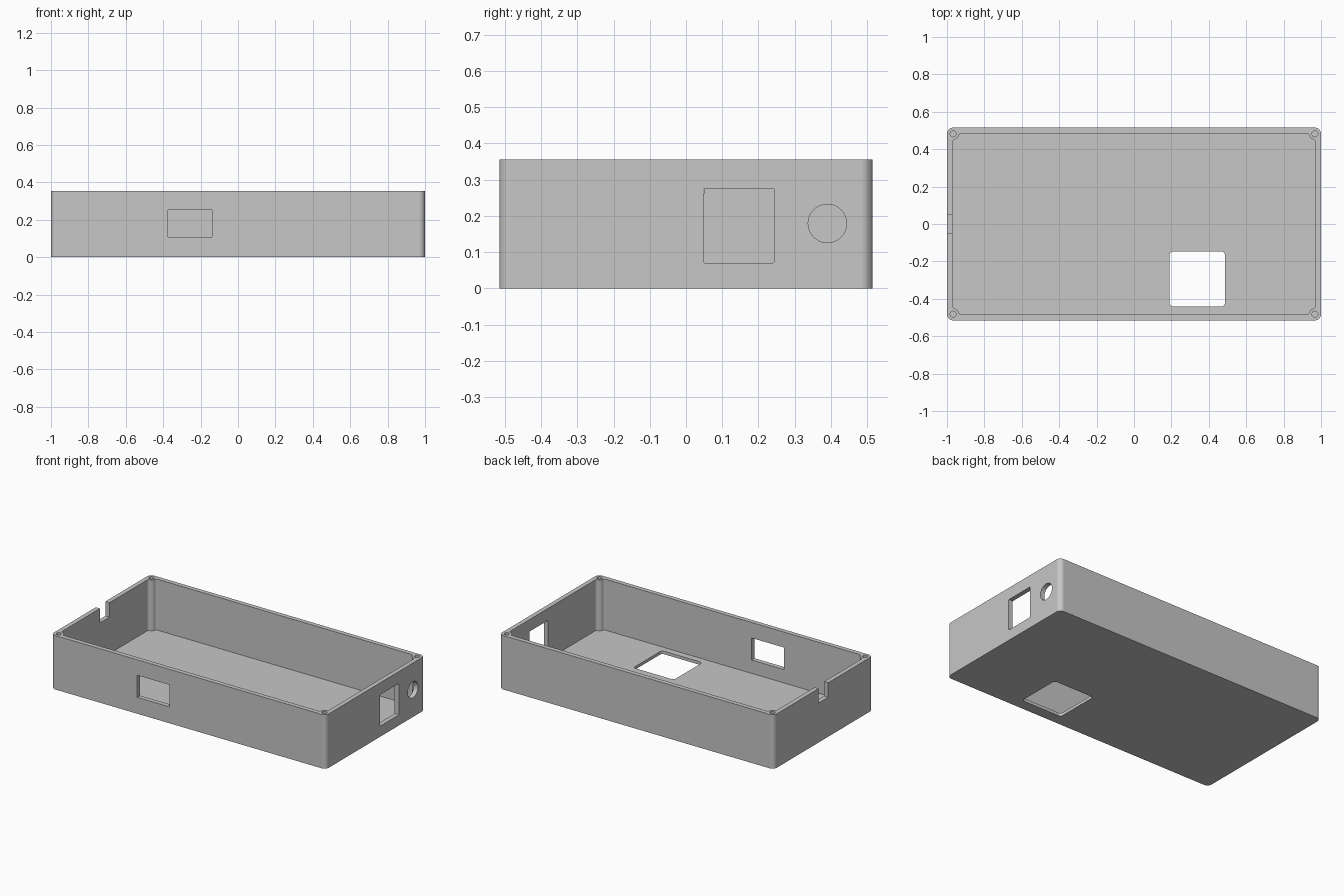
import bpy, bmesh, math
from mathutils import Matrix

if "Cube" in bpy.data.objects:
    bpy.data.objects.remove(bpy.data.objects["Cube"])

HX, HY, HZ = 1.0, 0.515, 0.355      # half length, half width, height
WALL, FLOOR = 0.03, 0.02
IX, IY = HX - WALL, HY - WALL       # inner half sizes
POST = 0.003                        # screw post centre, in from the inner corner

grey = bpy.data.materials.new("grey_plastic")
grey.diffuse_color = (0.57, 0.57, 0.57, 1)
grey.use_nodes = True
grey.node_tree.nodes["Principled BSDF"].inputs["Base Color"].default_value = grey.diffuse_color


def arc(cx, cy, r, a0, a1, n=8):
    return [(cx + r * math.cos(math.radians(a0 + (a1 - a0) * i / n)),
             cy + r * math.sin(math.radians(a0 + (a1 - a0) * i / n))) for i in range(n + 1)]


def rounded_rect(x0, x1, y0, y1, r, n=8):
    if r == 0:
        return [(x0, y0), (x1, y0), (x1, y1), (x0, y1)]
    return (arc(x1 - r, y1 - r, r, 0, 90, n) + arc(x0 + r, y1 - r, r, 90, 180, n)
            + arc(x0 + r, y0 + r, r, 180, 270, n) + arc(x1 - r, y0 + r, r, 270, 360, n))


def prism(name, outline, lo, hi, matrix=Matrix()):
    """Extrude a 2D outline from lo to hi along local z."""
    bm = bmesh.new()
    face = bm.faces.new([bm.verts.new((x, y, lo)) for x, y in outline])
    top = bmesh.ops.extrude_face_region(bm, geom=[face])["geom"]
    bmesh.ops.translate(bm, vec=(0, 0, hi - lo),
                        verts=[v for v in top if isinstance(v, bmesh.types.BMVert)])
    bm.transform(matrix)
    bmesh.ops.recalc_face_normals(bm, faces=bm.faces)
    mesh = bpy.data.meshes.new(name)
    bm.to_mesh(mesh)
    bm.free()
    mesh.materials.append(grey)
    obj = bpy.data.objects.new(name, mesh)
    bpy.context.collection.objects.link(obj)
    return obj


def cavity_outline():
    """Inner rectangle whose corners wrap round the filleted screw posts."""
    R, f, e = 0.031, 0.014, POST
    d = math.sqrt((R + f) ** 2 - (f - e) ** 2)
    t = math.degrees(math.atan2(f - e, d))
    corner = (arc(e + d, f, f, 270, 180 + t, 6)[:-1] + arc(e, e, R, t, 90 - t, 8)
              + arc(f, e + d, f, 270 - t, 180, 6)[1:])
    pts = []
    for sx, sy in ((1, 1), (-1, 1), (-1, -1), (1, -1)):
        c = [(sx * (IX - u), sy * (IY - v)) for u, v in corner]
        pts += c if sx * sy < 0 else c[::-1]
    return pts


# Axes for cutters that go through the side walls
along_y = Matrix(((1, 0, 0, 0), (0, 0, 1, 0), (0, 1, 0, 0), (0, 0, 0, 1)))
along_x = Matrix(((0, 0, 1, 0), (1, 0, 0, 0), (0, 1, 0, 0), (0, 0, 0, 1)))

case = prism("enclosure_body", rounded_rect(-HX, HX, -HY, HY, 0.032), 0, HZ)

cutters = [
    prism("cavity_cutter", cavity_outline(), FLOOR, HZ + 0.1),
    prism("floor_window_cutter", rounded_rect(0.19, 0.486, -0.442, -0.146, 0.02), -0.1, 0.1),
    prism("front_window_cutter", rounded_rect(-0.373, -0.138, 0.108, 0.253, 0), -0.6, -0.4, along_y),
    prism("right_window_cutter", rounded_rect(0.048, 0.243, 0.07, 0.276, 0.005, 3), 0.9, 1.1, along_x),
    prism("right_round_hole_cutter", arc(0.39, 0.179, 0.053, 0, 360, 40)[:-1], 0.9, 1.1, along_x),
    prism("cable_notch_cutter", rounded_rect(-0.05, 0.05, 0.26, 0.5, 0), -1.1, -0.9, along_x),
]
# Screw holes in the four corner posts
for sx in (1, -1):
    for sy in (1, -1):
        cutters.append(prism("screw_hole_cutter",
                             arc(sx * (IX - POST), sy * (IY - POST), 0.016, 0, 360, 20)[:-1],
                             0.05, HZ + 0.1))

bpy.context.view_layer.objects.active = case
case.select_set(True)
for c in cutters:
    mod = case.modifiers.new(c.name, 'BOOLEAN')
    mod.operation, mod.solver, mod.object = 'DIFFERENCE', 'EXACT', c
    bpy.ops.object.modifier_apply(modifier=mod.name)
    bpy.data.objects.remove(c)

# Clean up the cuts and triangulate the flat faces evenly
bm = bmesh.new()
bm.from_mesh(case.data)
bmesh.ops.remove_doubles(bm, verts=bm.verts, dist=0.0001)
bmesh.ops.triangulate(bm, faces=[f for f in bm.faces if len(f.verts) > 4], ngon_method='BEAUTY')
bm.to_mesh(case.data)
bm.free()

# Smooth the rounded parts while the flat walls keep their own normals
bpy.ops.object.select_all(action='DESELECT')
case.select_set(True)
bpy.ops.object.shade_smooth_by_angle(angle=math.radians(30))
weighted = case.modifiers.new("flat_walls", 'WEIGHTED_NORMAL')
weighted.keep_sharp = True
weighted.weight = 100
